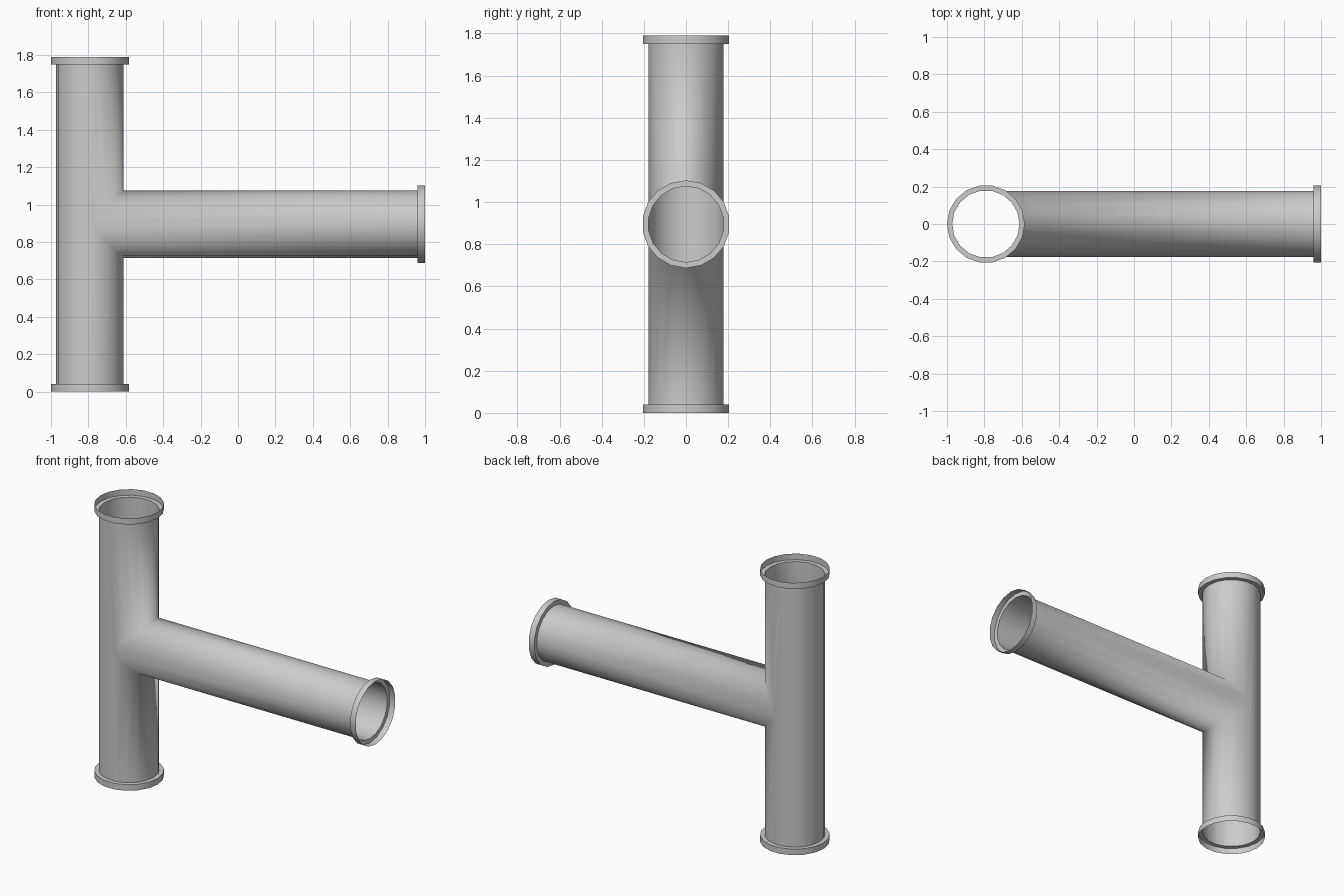
import bpy, bmesh
from math import sin, cos, radians
from mathutils import Vector

if "Cube" in bpy.data.objects:
    bpy.data.objects.remove(bpy.data.objects["Cube"])

R, RF = 0.18, 0.208          # pipe and collar radii
LIP = 0.04                   # collar depth
H = 1.79                     # total height
CX, CZ = -1 + RF, H / 2      # main pipe axis x, branch axis z
N, STEP = 18, 20             # sides, degrees per side


def finish(bm, name, outward):
    """Make normals consistent; outward(face) > 0 means correctly oriented."""
    bmesh.ops.recalc_face_normals(bm, faces=bm.faces[:])
    bm.normal_update()
    if sum(outward(f) for f in bm.faces) < 0:
        bmesh.ops.reverse_faces(bm, faces=bm.faces[:])
    for f in bm.faces:
        f.smooth = True
    mesh = bpy.data.meshes.new(name)
    bm.to_mesh(mesh)
    bm.free()
    obj = bpy.data.objects.new(name, mesh)
    bpy.context.collection.objects.link(obj)
    return obj


def tee_body():
    bm = bmesh.new()
    cs = [cos(radians(STEP * k)) for k in range(N)]
    sn = [sin(radians(STEP * k)) for k in range(N)]

    def column(z):
        return [bm.verts.new((CX + R * c, R * s, z)) for c, s in zip(cs, sn)]

    bottom, top = column(LIP), column(H - LIP)
    front = range(-4, 5)     # columns that run into the branch
    seam, mouth = {}, {}
    for k in front:
        for d in (-1, 1):
            z = CZ + d * R * cs[k]
            seam[k, d] = bm.verts.new((CX + R * cs[k], R * sn[k], z))
            mouth[k, d] = bm.verts.new((1 - LIP, R * sn[k], z))
    # main pipe, closed back half
    for k in range(5, 13):
        bm.faces.new((bottom[k], bottom[k + 1], top[k + 1], top[k]))
    # strips beside the opening, and the branch's side strips
    for a, b in ((4, 5), (-4, -5)):
        bm.faces.new((bottom[b], bottom[a], seam[a, -1], seam[a, 1], top[a], top[b]))
        bm.faces.new((seam[a, -1], mouth[a, -1], mouth[a, 1], seam[a, 1]))
    # mitred strips above and below the branch, and along it
    for k in range(-4, 4):
        for d, end in ((-1, bottom), (1, top)):
            bm.faces.new((end[k], end[k + 1], seam[k + 1, d], seam[k, d]))
            bm.faces.new((seam[k, d], seam[k + 1, d], mouth[k + 1, d], mouth[k, d]))

    def outward(f):
        c = f.calc_center_median()
        return f.normal.dot(Vector((0, c.y, 0)))
    return finish(bm, "tee_pipe", outward)


def collar(name, centre, axis, u, v):
    """Open socket: flat step out from the pipe mouth, then a short rim."""
    bm = bmesh.new()
    centre, axis, u, v = map(Vector, (centre, axis, u, v))
    rings = []
    for r, h in ((R, 0), (RF, 0), (RF, LIP)):
        rings.append([bm.verts.new(centre + axis * h
                                   + u * (r * cos(radians(STEP * k)))
                                   + v * (r * sin(radians(STEP * k))))
                      for k in range(N)])
    for lo, hi in zip(rings, rings[1:]):
        for k in range(N):
            j = (k + 1) % N
            bm.faces.new((lo[k], lo[j], hi[j], hi[k]))

    def outward(f):
        d = f.calc_center_median() - centre
        return f.normal.dot(d - axis * d.dot(axis))
    obj = finish(bm, name, outward)
    bpy.ops.object.select_all(action='DESELECT')
    obj.select_set(True)
    bpy.context.view_layer.objects.active = obj
    bpy.ops.object.shade_smooth_by_angle(angle=radians(40))


tee_body()
X, Y, Z = (1, 0, 0), (0, 1, 0), (0, 0, 1)
collar("bottom_collar", (CX, 0, LIP), (0, 0, -1), X, Y)
collar("top_collar", (CX, 0, H - LIP), Z, X, Y)
collar("branch_collar", (1 - LIP, 0, CZ), X, Z, Y)
